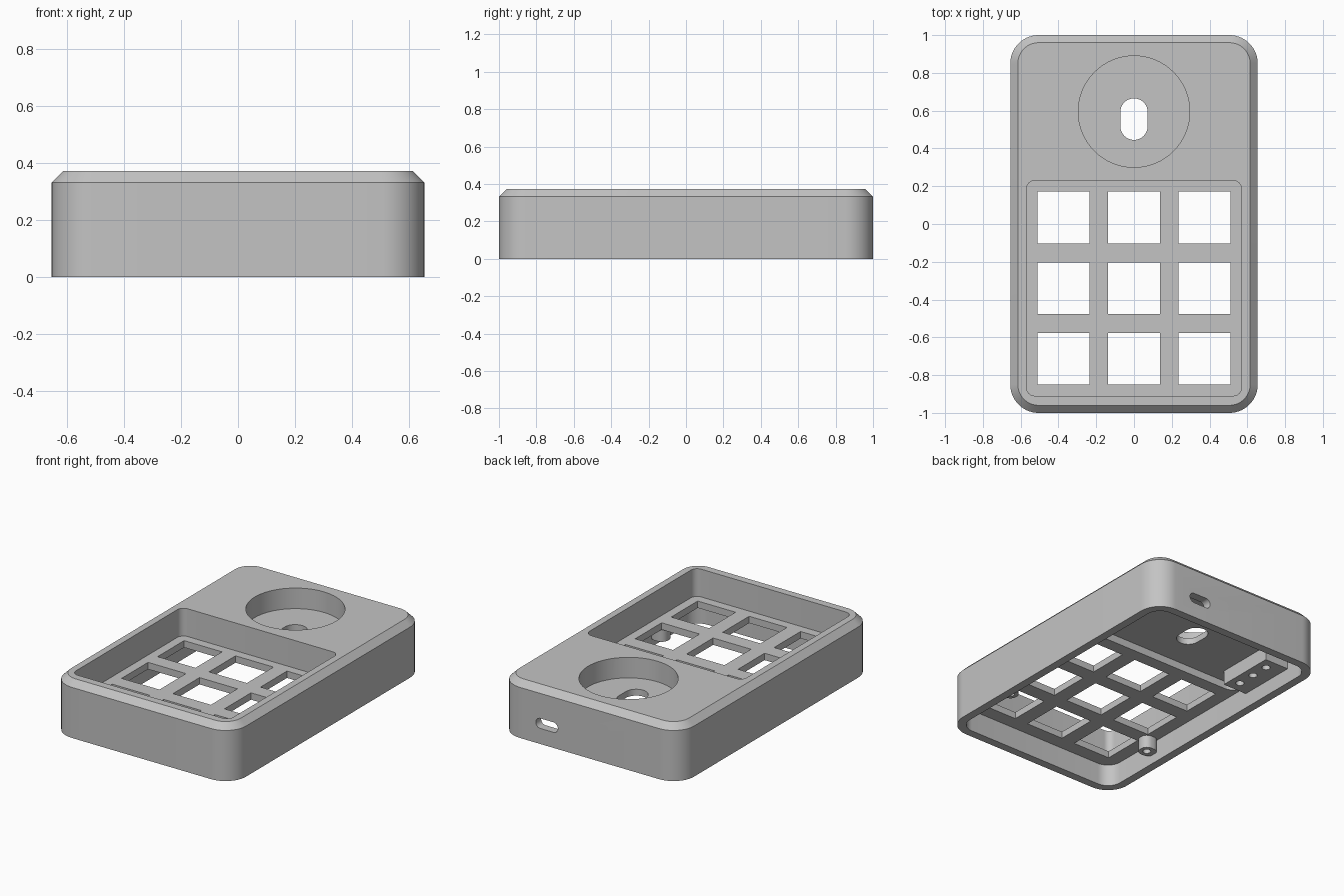
import bpy, bmesh, math
from mathutils import Vector

if "Cube" in bpy.data.objects:
    bpy.data.objects.remove(bpy.data.objects["Cube"], do_unlink=True)

grey = bpy.data.materials.new("plain_grey")
grey.use_nodes = True
colour = (0.55, 0.55, 0.55, 1)
grey.diffuse_color = colour
grey.node_tree.nodes["Principled BSDF"].inputs["Base Color"].default_value = colour


def outline(half_x, half_y, radius, steps):
    """Corner-rounded rectangle, counter-clockwise."""
    if radius <= 0:
        return [(half_x, half_y), (-half_x, half_y), (-half_x, -half_y), (half_x, -half_y)]
    points = []
    for quarter, (sx, sy) in enumerate([(1, 1), (-1, 1), (-1, -1), (1, -1)]):
        for i in range(steps + 1):
            a = math.pi / 2 * (quarter + i / steps)
            p = (sx * (half_x - radius) + radius * math.cos(a),
                 sy * (half_y - radius) + radius * math.sin(a))
            if not points or (Vector(p) - Vector(points[-1])).length > 1e-5:
                points.append(p)
    if (Vector(points[0]) - Vector(points[-1])).length < 1e-5:
        points.pop()
    return points


def prism(name, centre, half_x, half_y, radius, low, high, chamfer=0, steps=10):
    """Upright rounded block with an optional chamfer round the top."""
    layers = [(low, 0), (high - chamfer, 0)]
    if chamfer:
        layers.append((high, chamfer))
    bm = bmesh.new()
    rings = []
    for z, inset in layers:
        shape = outline(half_x - inset, half_y - inset, radius - inset, steps)
        rings.append([bm.verts.new((centre[0] + x, centre[1] + y, z)) for x, y in shape])
    n = len(rings[0])
    for a, b in zip(rings, rings[1:]):
        for i in range(n):
            bm.faces.new((a[i], a[(i + 1) % n], b[(i + 1) % n], b[i]))
    bm.faces.new(rings[-1])
    bm.faces.new(rings[0][::-1])
    bmesh.ops.recalc_face_normals(bm, faces=bm.faces)
    mesh = bpy.data.meshes.new(name)
    bm.to_mesh(mesh)
    bm.free()
    mesh.materials.append(grey)
    obj = bpy.data.objects.new(name, mesh)
    bpy.context.collection.objects.link(obj)
    return obj


def cut(target, cutter):
    """Subtract the cutter from the target and discard it."""
    cutter.hide_render = True
    mod = target.modifiers.new("cut", "BOOLEAN")
    mod.operation, mod.solver, mod.object = "DIFFERENCE", "EXACT", cutter
    graph = bpy.context.evaluated_depsgraph_get()
    graph.update()
    mesh = bpy.data.meshes.new_from_object(target.evaluated_get(graph))
    target.modifiers.clear()
    target.data = mesh
    bpy.data.objects.remove(cutter, do_unlink=True)


def hole(target, centre, half_x, half_y, radius, low, high, steps=10):
    cut(target, prism("cutter", centre, half_x, half_y, radius, low, high, 0, steps))


# Case body, open underneath, with the higher ceiling below the dial
case = prism("case", (0, 0), 0.655, 1, 0.15, 0, 0.372, chamfer=0.04, steps=14)
hole(case, (0, 0), 0.6, 0.945, 0.095, -0.1, 0.145)
hole(case, (0, 0.6), 0.598, 0.343, 0.09, 0.1, 0.195)

# Key pocket and dial recess
hole(case, (0, -0.34), 0.57, 0.57, 0.045, 0.19, 0.6, 6)
hole(case, (0, 0.595), 0.295, 0.295, 0.295, 0.237, 0.6, 16)
hole(case, (0, 0.555), 0.0725, 0.11, 0.0725, 0.1, 0.3, 8)

# Three by three key openings
PITCH = 0.3735
for row in (-1, 0, 1):
    for column in (-1, 0, 1):
        spot = (column * PITCH, -0.34 + row * PITCH)
        hole(case, spot, 0.1375, 0.1375, 0, 0.1, 0.25)

# Cable port through the back wall
port = prism("port_cutter", (0, 0), 0.08, 0.033, 0.032, -0.1, 0.1, 0, 6)
port.rotation_euler.x = math.pi / 2
port.location = (0.31, 1, 0.135)
cut(case, port)

# Screw bosses either side of the key plate
parts = [case]
for side, label in ((1, "left"), (-1, "right")):
    boss = prism(label + "_screw_boss", (side * 0.552, -0.528), 0.055, 0.05, 0.045, 0.06, 0.15, 0, 6)
    hole(boss, (side * 0.545, -0.528), 0.025, 0.025, 0.025, 0, 0.12, 5)
    parts.append(boss)

# Drilled bracket beside the dial
bracket = prism("drilled_bracket", (-0.515, 0.55), 0.09, 0.2, 0, 0.1, 0.2)
for i in (-1, 0, 1):
    hole(bracket, (-0.49, 0.55 + i * 0.125), 0.026, 0.026, 0.026, 0, 0.16, 5)
parts.append(bracket)

# Smooth rounded corners, sharp edges kept
for obj in parts:
    bpy.ops.object.select_all(action="DESELECT")
    obj.select_set(True)
    bpy.context.view_layer.objects.active = obj
    bpy.ops.object.shade_smooth_by_angle(angle=math.radians(30))
